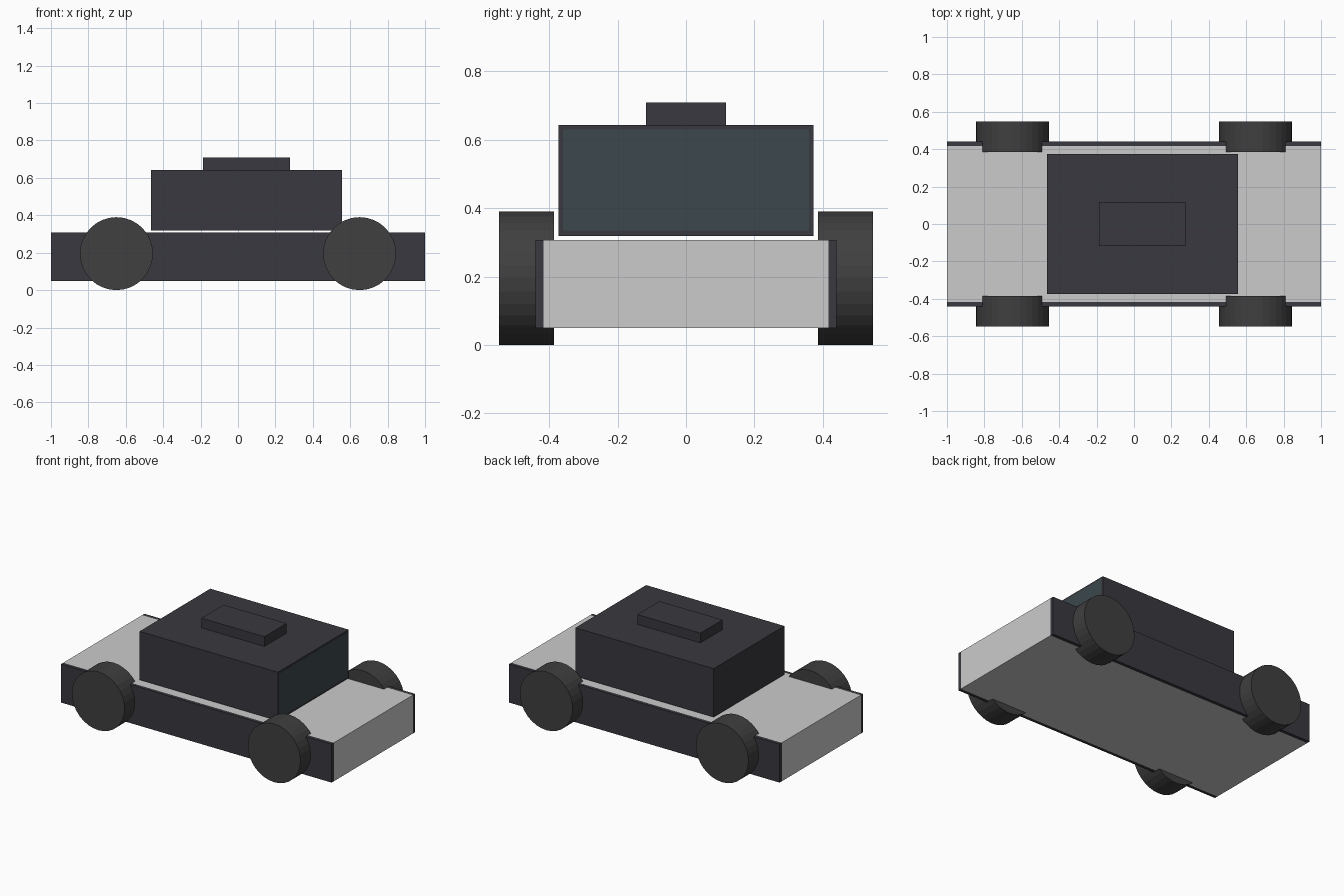
import bpy
from math import pi

if "Cube" in bpy.data.objects:
    bpy.data.objects.remove(bpy.data.objects["Cube"])


def material(name, rgb):
    mat = bpy.data.materials.new(name)
    mat.diffuse_color = (*rgb, 1)
    mat.use_nodes = True
    mat.node_tree.nodes["Principled BSDF"].inputs["Base Color"].default_value = mat.diffuse_color
    return mat


paint = material("dark_paint", (0.04, 0.04, 0.05))
rubber = material("rubber", (0.05, 0.05, 0.05))
glass = material("tinted_glass", (0.045, 0.065, 0.075))


def box(name, low, high, mat=None):
    centre = [(a + b) / 2 for a, b in zip(low, high)]
    bpy.ops.mesh.primitive_cube_add(size=1, location=centre)
    ob = bpy.context.object
    ob.name = name
    ob.scale = [b - a for a, b in zip(low, high)]
    bpy.ops.object.transform_apply(location=False, rotation=False, scale=True)
    if mat:
        ob.data.materials.append(mat)
    return ob


# Chassis block, left grey
box("chassis", (-1, -0.417, 0.05), (1, 0.417, 0.307))

# Cabin floating just above the chassis, with roof box and windscreen
box("cabin", (-0.466, -0.373, 0.319), (0.556, 0.373, 0.643), paint)
box("roof_box", (-0.188, -0.117, 0.643), (0.277, 0.117, 0.708), paint)
box("windscreen", (0.54, -0.36, 0.335), (0.557, 0.36, 0.63), glass)

# Side panels and wheels on both sides
for side, s in (("right", -1), ("left", 1)):
    y0, y1 = sorted((s * 0.417, s * 0.44))
    box(f"{side}_side_panel", (-1, y0, 0.05), (1, y1, 0.307), paint)
    for end, x in (("rear", -0.65), ("front", 0.65)):
        bpy.ops.mesh.primitive_cylinder_add(
            vertices=32, radius=0.195, depth=0.161,
            location=(x, s * 0.4665, 0.195), rotation=(pi / 2, 0, 0))
        wheel = bpy.context.object
        wheel.name = f"{side}_{end}_wheel"
        wheel.data.materials.append(rubber)
